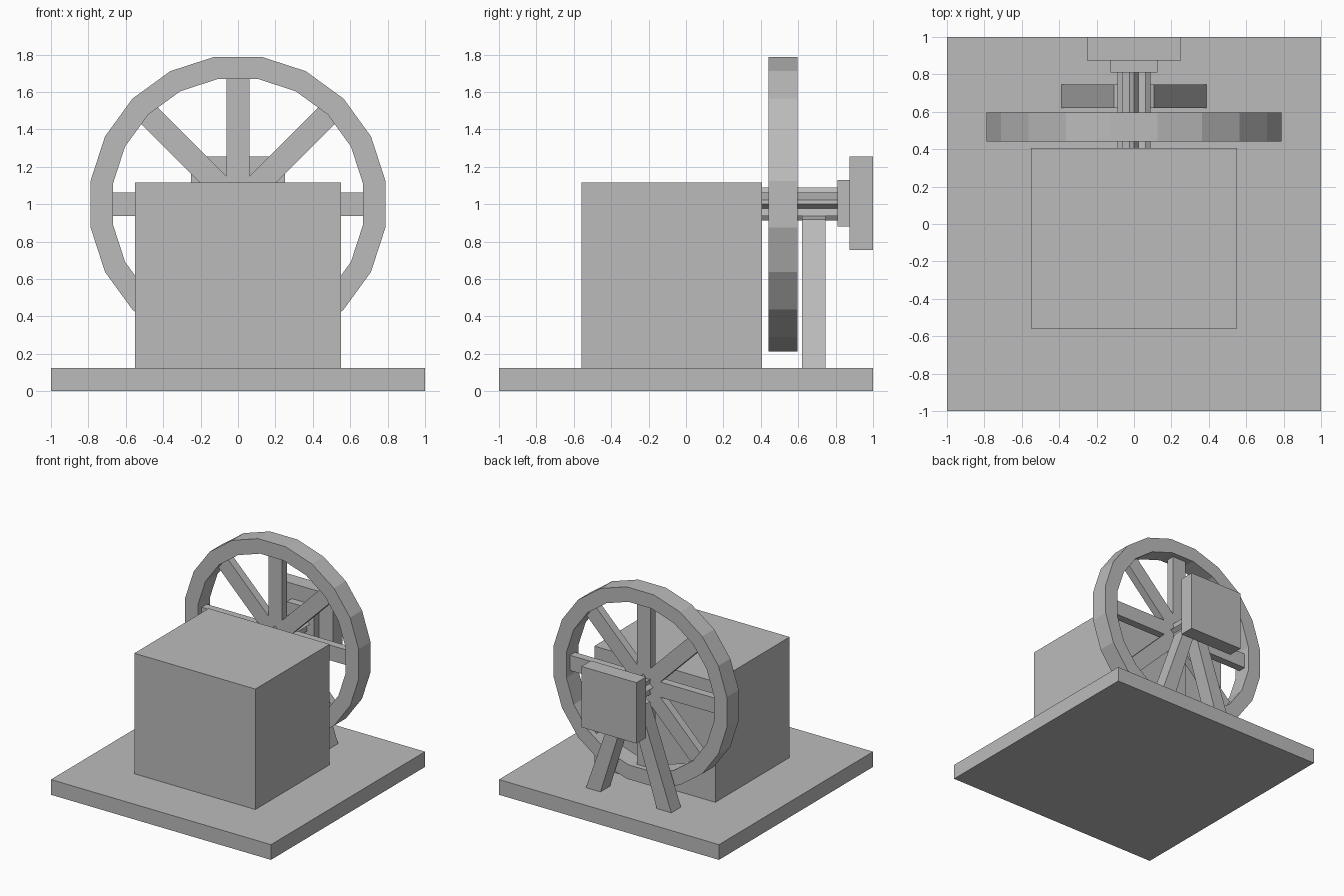
import bpy, bmesh
from math import sin, cos, pi, radians
from mathutils import Matrix, Vector

cube = bpy.data.objects.get("Cube")
if cube:
    bpy.data.objects.remove(cube, do_unlink=True)

grey = bpy.data.materials.new("plain grey")
grey.use_nodes = True
COLOUR = (0.5, 0.5, 0.5, 1)
grey.diffuse_color = COLOUR
grey.node_tree.nodes["Principled BSDF"].inputs["Base Color"].default_value = COLOUR


def finish(name, bm):
    bmesh.ops.recalc_face_normals(bm, faces=bm.faces)
    mesh = bpy.data.meshes.new(name)
    bm.to_mesh(mesh)
    bm.free()
    mesh.materials.append(grey)
    obj = bpy.data.objects.new(name, mesh)
    bpy.context.collection.objects.link(obj)
    return obj


def box(name, x, y, z):
    """Box from its (low, high) extents."""
    bm = bmesh.new()
    spans = (x, y, z)
    size = [b - a for a, b in spans]
    mid = Vector([(a + b) / 2 for a, b in spans])
    bmesh.ops.create_cube(bm, size=1, matrix=Matrix.Translation(mid) @ Matrix.Diagonal((*size, 1)))
    return finish(name, bm)


def prism(name, outline, y0, y1):
    """Extrude an x-z outline along y."""
    bm = bmesh.new()
    face = bm.faces.new([bm.verts.new((x, y0, z)) for x, z in outline])
    geom = bmesh.ops.extrude_face_region(bm, geom=[face])["geom"]
    moved = [v for v in geom if isinstance(v, bmesh.types.BMVert)]
    bmesh.ops.translate(bm, verts=moved, vec=(0, y1 - y0, 0))
    return finish(name, bm)


AXLE_Z = 1.0

# Ground slab and main block
box("base_slab", (-1, 1), (-1, 1), (0, 0.125))
box("main_block", (-0.55, 0.55), (-0.56, 0.405), (0.125, 1.115))

# Wheel rim: a twenty-sided ring with a rectangular section
SIDES = 20
bm = bmesh.new()
rings = []
for i in range(SIDES):
    a = 2 * pi * (i + 0.5) / SIDES
    section = [(0.798, 0.44), (0.798, 0.595), (0.678, 0.595), (0.678, 0.44)]
    rings.append([bm.verts.new((r * sin(a), y, AXLE_Z + r * cos(a))) for r, y in section])
for i in range(SIDES):
    here, there = rings[i], rings[(i + 1) % SIDES]
    for k in range(4):
        n = (k + 1) % 4
        bm.faces.new((here[k], here[n], there[n], there[k]))
finish("wheel_rim", bm)

# Spokes: four bars crossing at the hub
for i in range(4):
    spoke = box(f"spoke_bar_{i + 1}", (-0.0625, 0.0625), (0.485, 0.55), (-0.7, 0.7))
    spoke.data.transform(Matrix.Translation((0, 0, AXLE_Z)) @ Matrix.Rotation(i * pi / 4, 4, 'Y'))

# Axle: eight-pointed fluted shaft
star = []
for i in range(16):
    r = 0.06 if i % 2 else 0.088
    star.append((r * sin(i * pi / 8), AXLE_Z + r * cos(i * pi / 8)))
prism("fluted_axle", star, 0.405, 0.81)

# Bearing and plate behind the wheel
box("bearing_block", (-0.125, 0.125), (0.81, 0.875), (0.88, 1.13))
box("back_plate", (-0.25, 0.25), (0.875, 1), (0.755, 1.255))

# Splayed support legs, ends cut square at the top and level at the foot
lean = radians(19.5)
foot_z, foot_x, width = 0.12, 0.39, 0.125
length = 0.84
top = (foot_x - length * sin(lean), foot_z + length * cos(lean))
for side, label in ((1, "left"), (-1, "right")):
    outline = [
        (foot_x, foot_z),
        (top[0], top[1]),
        (top[0] - width * cos(lean), top[1] - width * sin(lean) + 2 * width * sin(lean)),
        (foot_x - width / cos(lean), foot_z),
    ]
    # inner top corner sits higher than the outer one
    drop = outline[2][1] - 0.96
    outline[1] = (outline[1][0] + drop * sin(lean), outline[1][1] - drop)
    outline[2] = (outline[2][0] + drop * sin(lean), 0.96)
    prism(f"support_leg_{label}", [(side * x, z) for x, z in outline], 0.62, 0.745)
